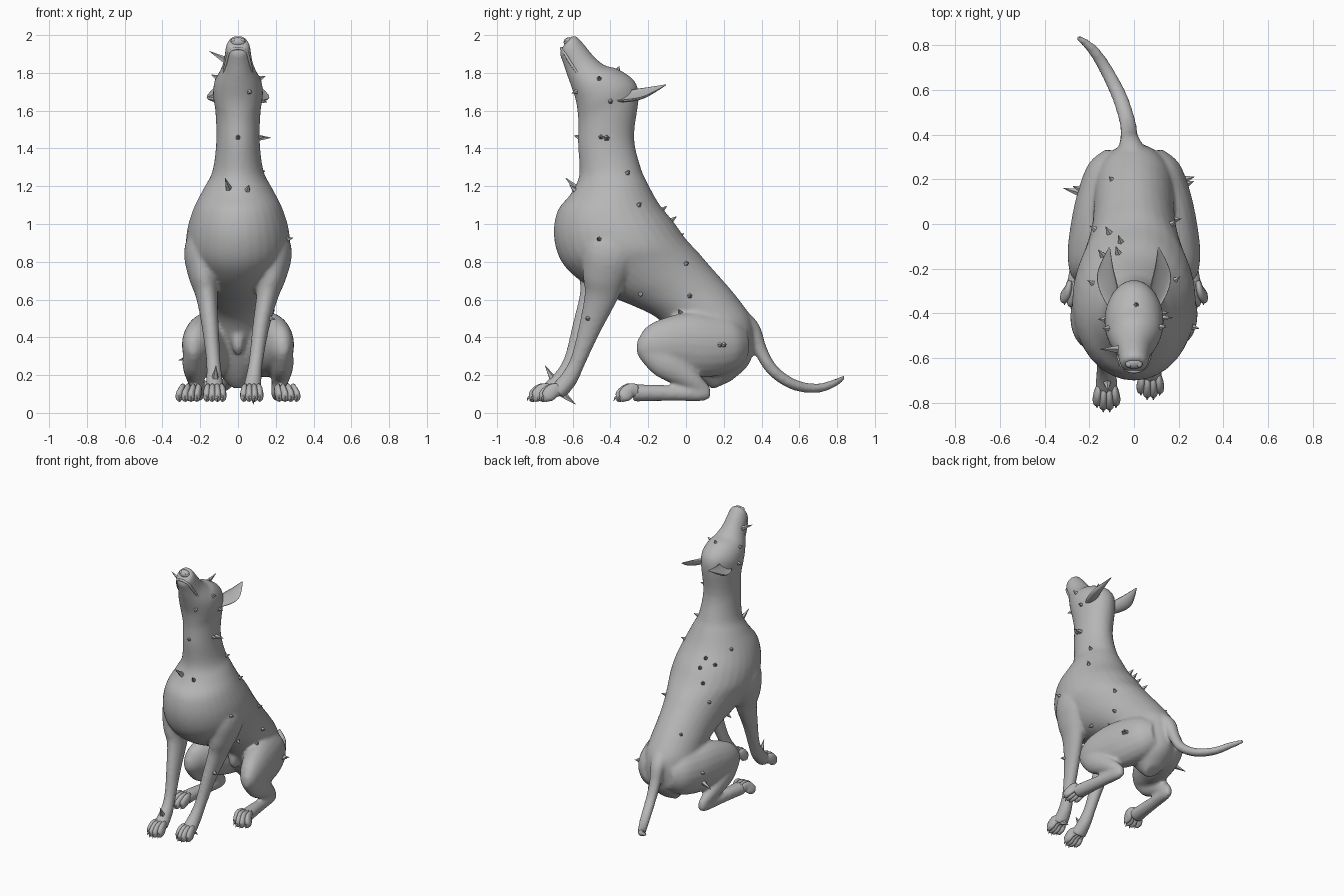
import bpy, bmesh, math, random
from mathutils import Vector, Matrix
from mathutils.bvhtree import BVHTree

if "Cube" in bpy.data.objects:
    bpy.data.objects.remove(bpy.data.objects["Cube"])

random.seed(4)
hide = bpy.data.materials.new("grey hide")
hide.diffuse_color = (0.47, 0.47, 0.47, 1)
hide.use_nodes = True
hide.node_tree.nodes["Principled BSDF"].inputs["Base Color"].default_value = hide.diffuse_color


def make(name, bm, smooth=True):
    bmesh.ops.recalc_face_normals(bm, faces=bm.faces)
    me = bpy.data.meshes.new(name)
    bm.to_mesh(me)
    bm.free()
    me.materials.append(hide)
    ob = bpy.data.objects.new(name, me)
    bpy.context.collection.objects.link(ob)
    for p in me.polygons:
        p.use_smooth = smooth
    return ob


def spline(rows, steps=4):
    """Catmull-Rom subdivision of section rows."""
    out = []
    rows = [Vector(r) for r in rows]
    for i in range(len(rows) - 1):
        a, b, c, d = rows[max(i - 1, 0)], rows[i], rows[i + 1], rows[min(i + 2, len(rows) - 1)]
        for s in range(steps):
            t = s / steps
            out.append(0.5 * (2 * b + (c - a) * t + (2 * a - 5 * b + 4 * c - d) * t * t
                              + (3 * b - a - 3 * c + d) * t ** 3))
    return out + [rows[-1]]


def skin(name, sections, n=24, cup=0):
    """Skin ellipses given as (centre, side axis, depth axis); cup hollows one side."""
    bm = bmesh.new()
    rings = []
    for c, u, v in sections:
        ring = []
        for k in range(n):
            a = 2 * math.pi * k / n
            s = math.sin(a)
            if s > 0:
                s *= 1 - cup
            ring.append(bm.verts.new(c + u * math.cos(a) + v * s))
        rings.append(ring)
    for r0, r1 in zip(rings, rings[1:]):
        for k in range(n):
            bm.faces.new((r0[k], r0[(k + 1) % n], r1[(k + 1) % n], r1[k]))
    bm.faces.new(rings[0])
    bm.faces.new(rings[-1])
    return make(name, bm)


def trunk(name, rows):
    """Rows of front y, z, back y, z and half width."""
    secs = []
    for yf, zf, yb, zb, w in spline(rows):
        f, b = Vector((0, yf, zf)), Vector((0, yb, zb))
        secs.append(((f + b) / 2, Vector((w, 0, 0)), (b - f) / 2))
    return skin(name, secs, 32)


def limb(name, rows, side=Vector((1, 0, 0)), n=20, cup=0):
    """Rows of x, y, z, side radius and depth radius."""
    rows = spline(rows)
    pts = [Vector(r[:3]) for r in rows]
    secs = []
    for i, r in enumerate(rows):
        t = (pts[min(i + 1, len(pts) - 1)] - pts[max(i - 1, 0)]).normalized()
        u = (side - t * side.dot(t)).normalized()
        secs.append((pts[i], u * r[3], t.cross(u) * r[4]))
    return skin(name, secs, n, cup)


def ball(name, loc, size):
    bm = bmesh.new()
    bmesh.ops.create_uvsphere(bm, u_segments=16, v_segments=10, radius=1,
                              matrix=Matrix.Translation(loc) @ Matrix.Diagonal((*size, 1)))
    return make(name, bm)


# Head, neck, chest, belly and rump
parts = [trunk("body", [
    (-.66, 1.93, -.60, 2.0, .045), (-.668, 1.90, -.575, 1.99, .062), (-.65, 1.85, -.535, 1.945, .07),
    (-.63, 1.79, -.485, 1.885, .082), (-.605, 1.72, -.43, 1.84, .108), (-.585, 1.66, -.36, 1.82, .127),
    (-.575, 1.60, -.275, 1.76, .132), (-.57, 1.53, -.25, 1.67, .12), (-.572, 1.42, -.275, 1.46, .115),
    (-.565, 1.26, -.24, 1.30, .135), (-.61, 1.16, -.205, 1.22, .18), (-.68, 1.07, -.145, 1.11, .232),
    (-.70, .94, -.065, 1.01, .268), (-.665, .81, .0, .92, .275), (-.58, .715, .065, .85, .245),
    (-.45, .635, .125, .78, .215), (-.30, .575, .205, .69, .19), (-.15, .50, .28, .60, .18),
    (-.05, .38, .345, .50, .18), (.03, .25, .36, .38, .16), (.09, .17, .335, .26, .10),
    (.14, .125, .24, .17, .045)])]

# Front legs, the left one reaching further forward
arm_right = [(.15, -.36, 1.0, .08, .12), (.19, -.40, .86, .095, .145), (.178, -.43, .73, .08, .12),
             (.155, -.45, .62, .058, .09), (.122, -.505, .46, .045, .062), (.096, -.57, .28, .038, .042),
             (.082, -.62, .18, .043, .047), (.073, -.68, .11, .052, .048)]
arm_left = [(-.15, -.36, 1.0, .08, .12), (-.19, -.41, .86, .095, .145), (-.183, -.45, .73, .08, .12),
            (-.165, -.475, .62, .058, .09), (-.147, -.54, .46, .045, .062), (-.131, -.605, .28, .038, .042),
            (-.125, -.66, .18, .043, .047), (-.123, -.73, .11, .052, .048)]
parts += [limb("front_leg_right", arm_right), limb("front_leg_left", arm_left)]

# Folded hind legs, angled outward towards the knee
for s, tag in ((1, "right"), (-1, "left")):
    def flip(rows):
        return [(s * r[0], *r[1:]) for r in rows]
    parts.append(limb("thigh_" + tag, flip([
        (.06, .31, .37, .07, .09), (.09, .23, .365, .12, .15), (.135, .1, .36, .125, .172),
        (.178, -.02, .365, .108, .163), (.215, -.14, .36, .085, .13), (.235, -.22, .35, .055, .085),
        (.24, -.26, .35, .02, .035)])))
    parts.append(limb("shin_" + tag, flip([
        (.235, -.20, .34, .05, .07), (.235, -.11, .265, .06, .085), (.225, .01, .185, .047, .058),
        (.21, .08, .13, .035, .043), (.205, .11, .105, .027, .033)])))
    parts.append(limb("hind_foot_" + tag, flip([
        (.205, .13, .107, .02, .028), (.21, .08, .105, .035, .043), (.225, -.04, .103, .038, .04),
        (.238, -.16, .106, .044, .044), (.25, -.28, .105, .053, .046)])))

# Curved tail
parts.append(limb("tail", [
    (0, .28, .50, .07, .06), (-.015, .35, .44, .052, .046), (-.022, .395, .33, .04, .036),
    (-.03, .46, .225, .037, .032), (-.065, .57, .15, .035, .029), (-.125, .69, .13, .03, .025),
    (-.185, .78, .155, .025, .021), (-.255, .838, .19, .013, .013)]))

# Sheath on the lower belly
parts.append(limb("sheath", [(0, -.02, .50, .03, .03), (0, -.05, .42, .034, .034), (0, -.05, .35, .03, .03),
                             (0, -.03, .31, .015, .015)]))

# Blend the parts into one skin
with bpy.context.temp_override(active_object=parts[0], selected_editable_objects=parts,
                               selected_objects=parts, object=parts[0]):
    bpy.ops.object.join()
body = parts[0]
rm = body.modifiers.new("blend", 'REMESH')
rm.mode, rm.voxel_size, rm.use_smooth_shade = 'VOXEL', .011, True
sm = body.modifiers.new("soften", 'SMOOTH')
sm.factor, sm.iterations = .5, 8

# Toes and claws
for tag, x, y, w, turn in (("front_right", .073, -.67, .045, 0), ("front_left", -.123, -.725, .045, 0),
                           ("hind_right", .252, -.265, .05, .12), ("hind_left", -.252, -.265, .05, -.12)):
    for k in range(4):
        e = (k - 1.5) / 1.5
        dx, reach = e * w * .85, .075 if abs(e) > .5 else .095
        fx = x + dx * 1.1 + turn * .1
        limb(f"toe_{tag}_{k}", [
            (x + dx * .8, y + .01, .12, .012, .03), (x + dx, y - reach * .4, .118, .019, .038),
            (fx, y - reach * .8, .092, .02, .036), (fx, y - reach, .077, .016, .022),
            (fx, y - reach - .01, .073, .006, .01)], n=12)
        limb(f"claw_{tag}_{k}", [(fx, y - reach, .085, .007, .009), (fx, y - reach - .014, .08, .005, .006),
                                 (fx, y - reach - .022, .063, .001, .001)], n=8)

# Swept-back cupped ears, eyes and nostrils
for s, tag in ((1, "right"), (-1, "left")):
    limb("ear_" + tag, [
        (s * .09, -.36, 1.675, .035, .03), (s * .112, -.30, 1.685, .046, .035), (s * .125, -.24, 1.695, .047, .03),
        (s * .122, -.18, 1.713, .03, .02), (s * .11, -.105, 1.738, .003, .003)],
        side=Vector((-.85, 0, s * .5)), cup=1.3)
    ball("eye_" + tag, (s * .078, -.43, 1.79), (.022, .02, .018))
    ball("nostril_" + tag, (s * .022, -.628, 1.972), (.014, .014, .012))
ball("nose", (0, -.618, 1.962), (.042, .03, .027))
# Lips along both sides of the muzzle
limb("lip", [(-.081, -.555, 1.775, .006, .006), (-.064, -.61, 1.85, .008, .008), (-.045, -.645, 1.91, .008, .008),
             (0, -.66, 1.93, .008, .008), (.045, -.645, 1.91, .008, .008), (.064, -.61, 1.85, .008, .008),
             (.081, -.555, 1.775, .006, .006)], side=Vector((0, .7, .7)), n=10)

# Thorns growing out of the skin
tree = BVHTree.FromObject(body, bpy.context.evaluated_depsgraph_get())


def thorn(name, start, ray, length, lean=(0, 0, 0)):
    hit, normal, _, _ = tree.ray_cast(Vector(start), Vector(ray))
    if hit is None:
        return
    d = (normal + Vector(lean)).normalized()
    bm = bmesh.new()
    bmesh.ops.create_cone(bm, cap_ends=True, segments=5, radius1=.022, radius2=.001, depth=length + .02,
                          matrix=Matrix.Translation(hit + d * (length / 2 - .01))
                          @ d.to_track_quat('Z', 'Y').to_matrix().to_4x4())
    make(name, bm, False)


flank = [(-.46, .92), (-.25, 1.1), (-.31, 1.27), (0, .79), (.02, .62), (-.24, .63), (-.03, .53),
         (.18, .36), (-.45, 1.46), (-.4, 1.65), (-.52, .5), (-.46, 1.77), (-.58, 1.7)]
for i, (y, z) in enumerate(flank):
    thorn(f"thorn_right_{i}", (1, y, z), (-1, 0, 0), .03)
    if i % 2:
        j = random.uniform(-.03, .03)
        thorn(f"thorn_left_{i}", (-1, y + j, z - j), (1, 0, 0), .03)
for i, (x, y) in enumerate([(-.11, -.04), (-.06, -.08), (-.07, -.13), (-.14, -.14), (-.1, .2), (.01, -.36)]):
    thorn(f"thorn_back_{i}", (x, y, 3), (0, 0, -1), .02 if i > 3 else .04)
for i, (x, z) in enumerate([(-.05, 1.19), (.05, 1.18), (0, 1.46)]):
    thorn(f"thorn_chest_{i}", (x, -2, z), (0, 1, 0), (.08, .04, .025)[i], (0, 0, .3))
thorn("thorn_neck", (1, -.42, 1.455), (-1, 0, 0), .06)
thorn("thorn_muzzle", (-1, -.56, 1.87), (1, 0, 0), .09, (0, 0, .3))
thorn("thorn_hip_left", (-1, .14, .3), (1, 0, 0), .08)
thorn("thorn_hip_right", (1, .2, .36), (-1, 0, 0), .04)
thorn("thorn_wrist", (-.12, -2, .19), (0, 1, 0), .07, (0, 0, .5))
thorn("thorn_sole", (.08, -.64, -1), (0, 0, 1), .07, (0, .8, 0))
